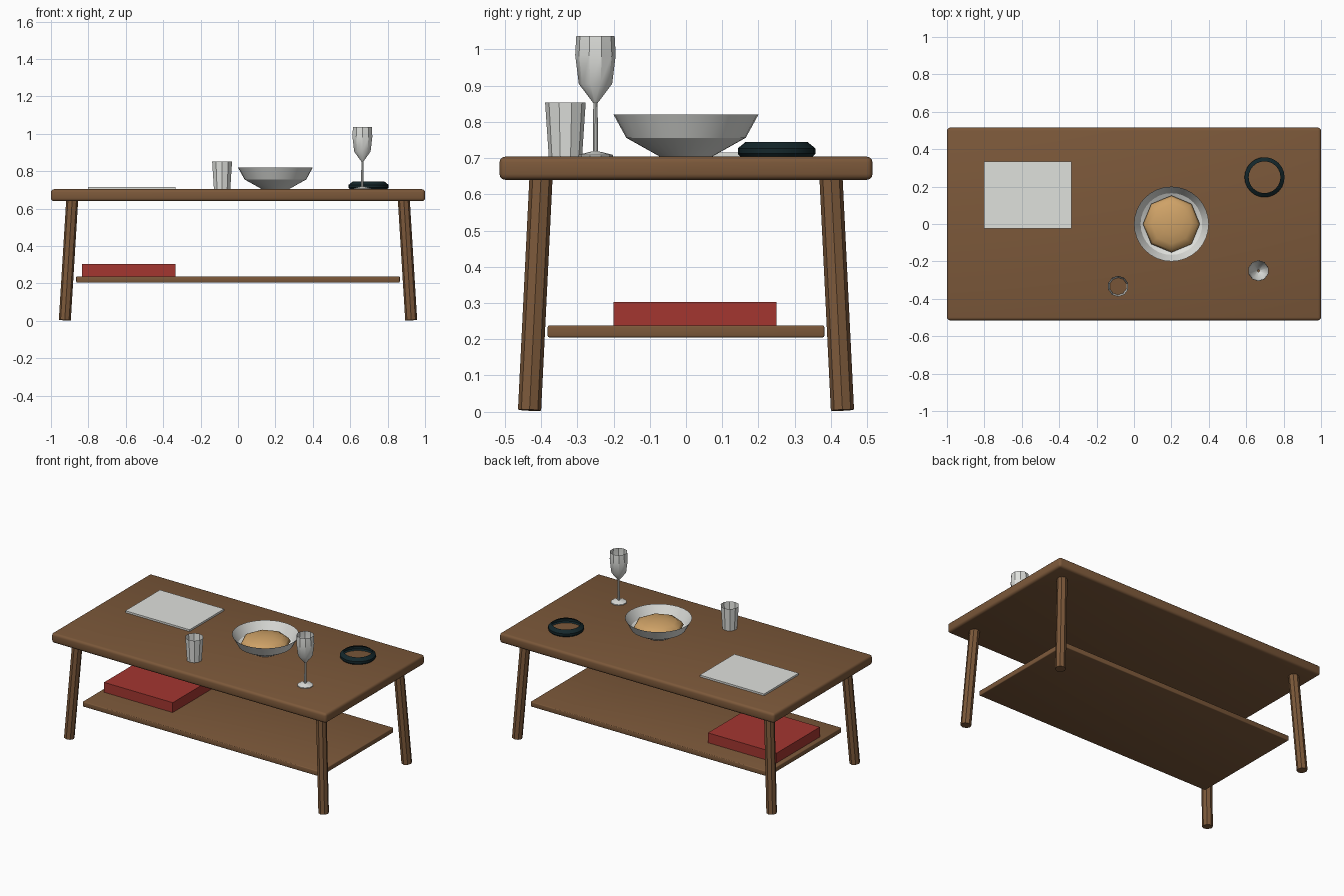
import bpy, bmesh, math
from mathutils import Vector

cube = bpy.data.objects.get("Cube")
if cube:
    bpy.data.objects.remove(cube, do_unlink=True)


def material(name, rgb):
    m = bpy.data.materials.new(name)
    m.use_nodes = True
    m.diffuse_color = (*rgb, 1)
    bsdf = next(n for n in m.node_tree.nodes if n.type == 'BSDF_PRINCIPLED')
    bsdf.inputs["Base Color"].default_value = (*rgb, 1)
    return m


wood = material("brown wood", (0.2, 0.098, 0.042))
red = material("red cover", (0.37, 0.037, 0.03))
white = material("pale grey", (0.74, 0.75, 0.72))
dark = material("dark teal", (0.007, 0.02, 0.024))
food_tan = material("warm tan", (0.62, 0.36, 0.135))


def finish(name, bm, mat, angle=None):
    """Turn a bmesh into an object, optionally smooth below an angle."""
    mesh = bpy.data.meshes.new(name)
    bmesh.ops.recalc_face_normals(bm, faces=bm.faces)
    bm.to_mesh(mesh)
    bm.free()
    mesh.materials.append(mat)
    obj = bpy.data.objects.new(name, mesh)
    bpy.context.collection.objects.link(obj)
    if angle:
        bpy.ops.object.select_all(action='DESELECT')
        obj.select_set(True)
        bpy.context.view_layer.objects.active = obj
        bpy.ops.object.shade_smooth_by_angle(angle=math.radians(angle))
    return obj


def box(name, lo, hi, mat, bevel=0):
    lo, hi = Vector(lo), Vector(hi)
    bm = bmesh.new()
    bmesh.ops.create_cube(bm, size=1)
    bmesh.ops.scale(bm, vec=hi - lo, verts=bm.verts)
    bmesh.ops.translate(bm, vec=(lo + hi) / 2, verts=bm.verts)
    if bevel:
        bmesh.ops.bevel(bm, geom=bm.edges[:], offset=bevel, segments=3,
                        profile=0.5, affect='EDGES')
    return finish(name, bm, mat, 30 if bevel else None)


def lathe(name, center, profile, sides, mat, angle=30):
    """Open thin shell: spin (radius, z) points around a vertical axis."""
    bm = bmesh.new()
    rings = []
    for r, z in profile:
        ring = []
        for i in range(sides):
            a = 2 * math.pi * i / sides
            ring.append(bm.verts.new((center[0] + r * math.sin(a),
                                      center[1] + r * math.cos(a), z)))
        rings.append(ring)
    for low, high in zip(rings, rings[1:]):
        for i in range(sides):
            j = (i + 1) % sides
            bm.faces.new((low[j], low[i], high[i], high[j]))
    return finish(name, bm, mat, angle)


def leg(name, foot, head, radius):
    foot, head = Vector(foot), Vector(head)
    axis = head - foot
    bm = bmesh.new()
    bmesh.ops.create_cone(bm, cap_ends=True, segments=8, radius1=radius,
                          radius2=radius, depth=axis.length)
    turn = Vector((0, 0, 1)).rotation_difference(axis).to_matrix()
    bmesh.ops.rotate(bm, matrix=turn, verts=bm.verts)
    bmesh.ops.translate(bm, vec=(foot + head) / 2, verts=bm.verts)
    return finish(name, bm, wood)


# Table
TOP = 0.704
box("tabletop", (-1, -0.515, 0.64), (1, 0.515, TOP), wood, 0.016)
box("shelf", (-0.865, -0.382, 0.205), (0.865, 0.382, 0.238), wood, 0.005)
for sx, side in ((1, "left"), (-1, "right")):
    for sy, end in ((-1, "front"), (1, "back")):
        leg(f"{end}_{side}_leg", (sx * 0.926, sy * 0.432, 0.004),
            (sx * 0.886, sy * 0.4, 0.655), 0.032)

# Flat items
box("book", (-0.835, -0.2, 0.238), (-0.335, 0.25, 0.303), red)
box("magazine", (-0.803, -0.025, TOP), (-0.335, 0.335, 0.716), white)

# Bowl and its contents
lathe("bowl", (0.2, 0), [(0.072, TOP), (0.165, 0.756), (0.2, 0.82)], 32, white)
bm = bmesh.new()
bmesh.ops.create_uvsphere(bm, u_segments=8, v_segments=8, radius=1)
bmesh.ops.scale(bm, vec=(0.152, 0.152, 0.05), verts=bm.verts)
bmesh.ops.translate(bm, vec=(0.2, 0, 0.765), verts=bm.verts)
finish("food", bm, food_tan, 60)

# Glassware and ring dish
lathe("tumbler", (-0.085, -0.333), [(0.046, TOP), (0.056, 0.853)], 10, white)
lathe("goblet", (0.665, -0.25),
      [(0.048, TOP), (0.048, 0.709), (0.007, 0.719), (0.006, 0.852),
       (0.046, 0.905), (0.056, 0.985), (0.053, 1.037)], 10, white)
lathe("ring_dish", (0.698, 0.25),
      [(0.1, TOP), (0.107, 0.712), (0.107, 0.727), (0.085, 0.745)], 24, dark)
